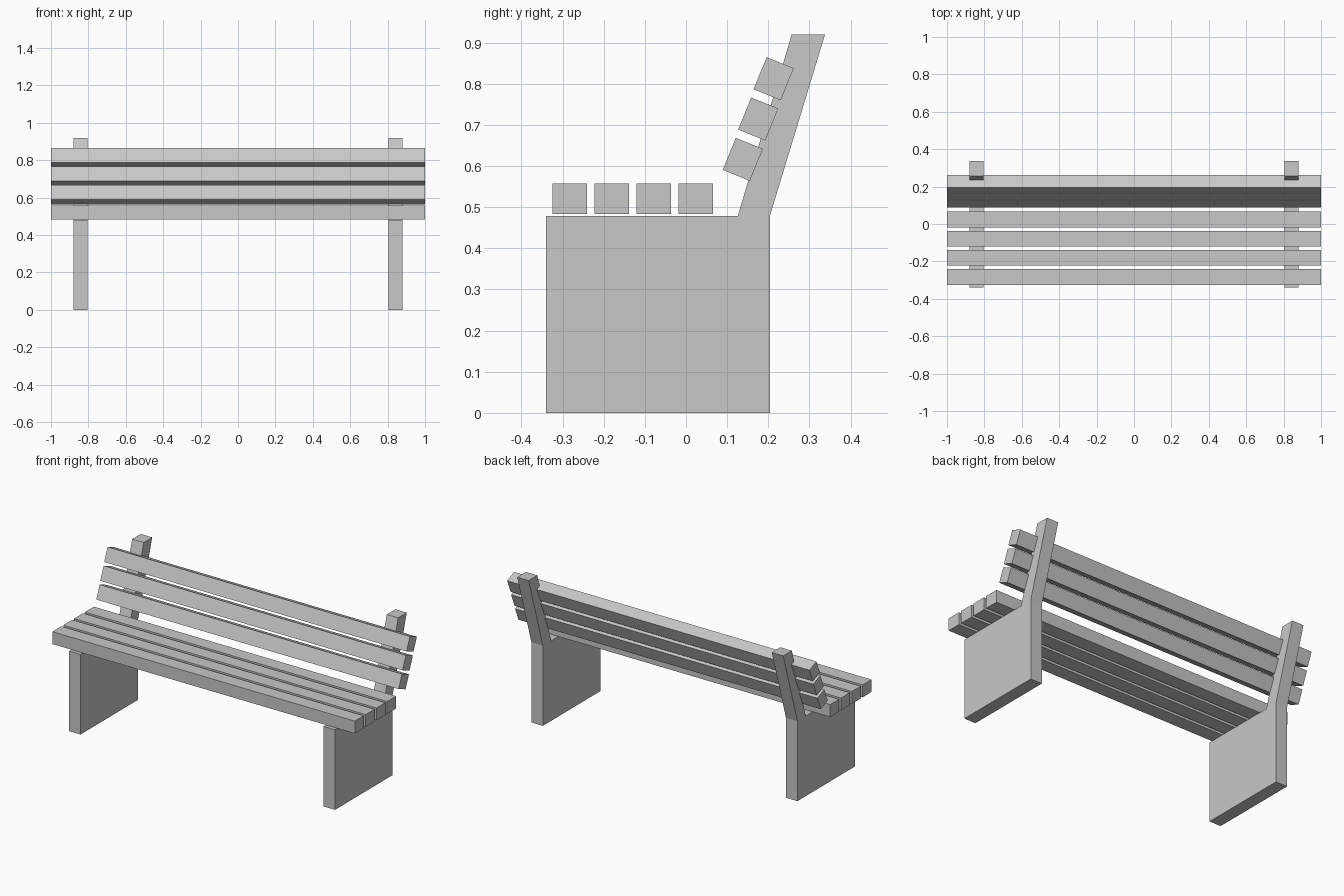
import bpy
import bmesh
from math import radians

if "Cube" in bpy.data.objects:
    bpy.data.objects.remove(bpy.data.objects["Cube"])

GREY = (0.58, 0.58, 0.58, 1)
mat = bpy.data.materials.new("plain grey")
mat.use_nodes = True
mat.diffuse_color = GREY
mat.node_tree.nodes["Principled BSDF"].inputs["Base Color"].default_value = GREY


def add_object(name, bm):
    bmesh.ops.recalc_face_normals(bm, faces=bm.faces)
    mesh = bpy.data.meshes.new(name)
    bm.to_mesh(mesh)
    bm.free()
    mesh.materials.append(mat)
    obj = bpy.data.objects.new(name, mesh)
    bpy.context.collection.objects.link(obj)
    return obj


def slat(name, y, z, depth, height, lean=0):
    bm = bmesh.new()
    bmesh.ops.create_cube(bm, size=1)
    bmesh.ops.scale(bm, vec=(2, depth, height), verts=bm.verts)
    obj = add_object(name, bm)
    obj.location = (0, y, z)
    obj.rotation_euler.x = -radians(lean)


def side_support(name, x, thickness):
    # Side outline: square leg panel with a leaning back post
    outline = [(-0.34, 0), (0.204, 0), (0.204, 0.479), (0.338, 0.92),
               (0.257, 0.92), (0.126, 0.479), (-0.34, 0.479)]
    bm = bmesh.new()
    face = bm.faces.new([bm.verts.new((x - thickness / 2, y, z)) for y, z in outline])
    grown = bmesh.ops.extrude_face_region(bm, geom=[face])["geom"]
    moved = [v for v in grown if isinstance(v, bmesh.types.BMVert)]
    bmesh.ops.translate(bm, vec=(thickness, 0, 0), verts=moved)
    add_object(name, bm)


# End supports
for name, side in (("left_support", 1), ("right_support", -1)):
    side_support(name, side * 0.842, 0.076)

# Seat slats, front to back
for i in range(4):
    slat(f"seat_slat_{i + 1}", -0.283 + i * 0.1023, 0.52, 0.084, 0.074)

# Backrest slats, bottom to top
for i in range(3):
    slat(f"back_slat_{i + 1}", 0.138 + i * 0.0375, 0.616 + i * 0.098, 0.071, 0.084, 22.2)
